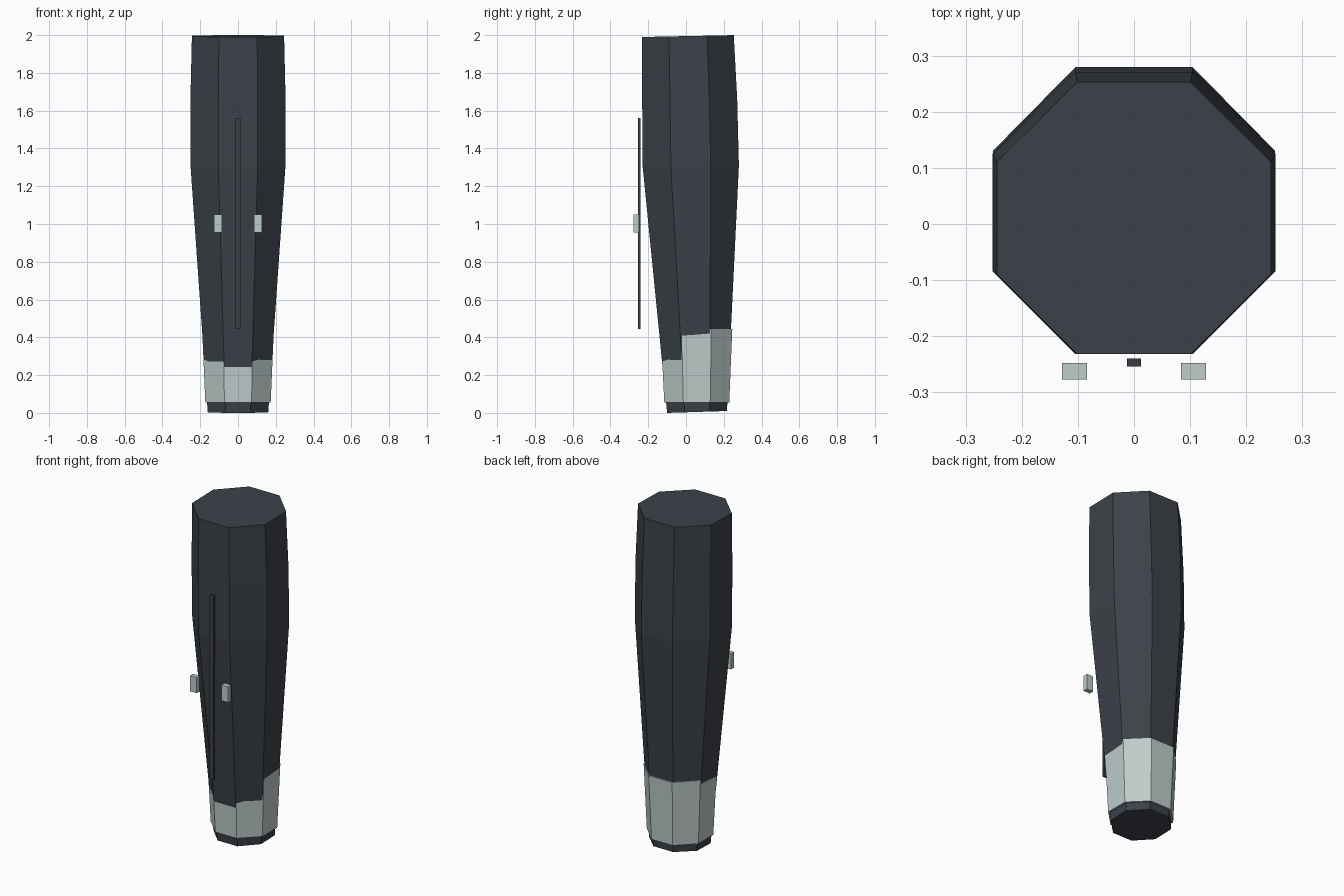
import bpy, bmesh, math

if "Cube" in bpy.data.objects:
    bpy.data.objects.remove(bpy.data.objects["Cube"])


def material(name, rgb):
    m = bpy.data.materials.new(name)
    m.diffuse_color = (*rgb, 1.0)
    m.use_nodes = True
    m.node_tree.nodes["Principled BSDF"].inputs["Base Color"].default_value = m.diffuse_color
    return m


DARK = material("dark slate", (0.045, 0.054, 0.067))
SILVER = material("pale silver", (0.515, 0.610, 0.597))
STRIP = material("charcoal", (0.048, 0.045, 0.058))


def finish(bm, name, mat):
    bmesh.ops.recalc_face_normals(bm, faces=bm.faces)
    me = bpy.data.meshes.new(name)
    bm.to_mesh(me)
    bm.free()
    me.materials.append(mat)
    ob = bpy.data.objects.new(name, me)
    bpy.context.collection.objects.link(ob)
    return ob


def octagon_loft(name, rings, mat):
    """Each ring: (z, half width, front y, back y, rise from front to back)."""
    bm = bmesh.new()
    loops = []
    for z, rx, y0, y1, rise in rings:
        cy, ry = (y0 + y1) / 2, (y1 - y0) / 2
        k = 1 / math.cos(math.pi / 8)
        loop = []
        for i in range(8):
            a = math.pi / 8 + i * math.pi / 4
            s = math.sin(a) * k
            loop.append(bm.verts.new((rx * k * math.cos(a), cy + ry * s, z + rise * (s + 1) / 2)))
        loops.append(loop)
    for low, high in zip(loops, loops[1:]):
        for i in range(8):
            j = (i + 1) % 8
            bm.faces.new((low[i], low[j], high[j], high[i]))
    bm.faces.new(loops[0][::-1])
    bm.faces.new(loops[-1])
    return finish(bm, name, mat)


def box(name, x, y, z, mat):
    bm = bmesh.new()
    bmesh.ops.create_cube(bm, size=1)
    for v in bm.verts:
        v.co = [r[0] if c < 0 else r[1] for c, r in zip(v.co, (x, y, z))]
    return finish(bm, name, mat)


# Tapered eight-sided body
octagon_loft("body", [
    (0.00, 0.160, -0.100, 0.217, 0.010),
    (1.30, 0.251, -0.229, 0.280, 0.010),
    (1.65, 0.252, -0.232, 0.271, 0.010),
    (1.99, 0.244, -0.232, 0.253, 0.010),
], DARK)

# Pale cuff around the narrow end; the leaning body breaks through its front
octagon_loft("cuff", [
    (0.055, 0.173, -0.115, 0.229, 0.0),
    (0.445, 0.190, -0.134, 0.245, 0.0),
], SILVER)

# Thin strip in front of the body
box("front_strip", (-0.0125, 0.0125), (-0.254, -0.240), (0.445, 1.56), STRIP)

# Pair of small studs
for side, name in ((-1, "left_stud"), (1, "right_stud")):
    box(name, sorted((side * 0.084, side * 0.128)), (-0.277, -0.248), (0.955, 1.05), SILVER)
